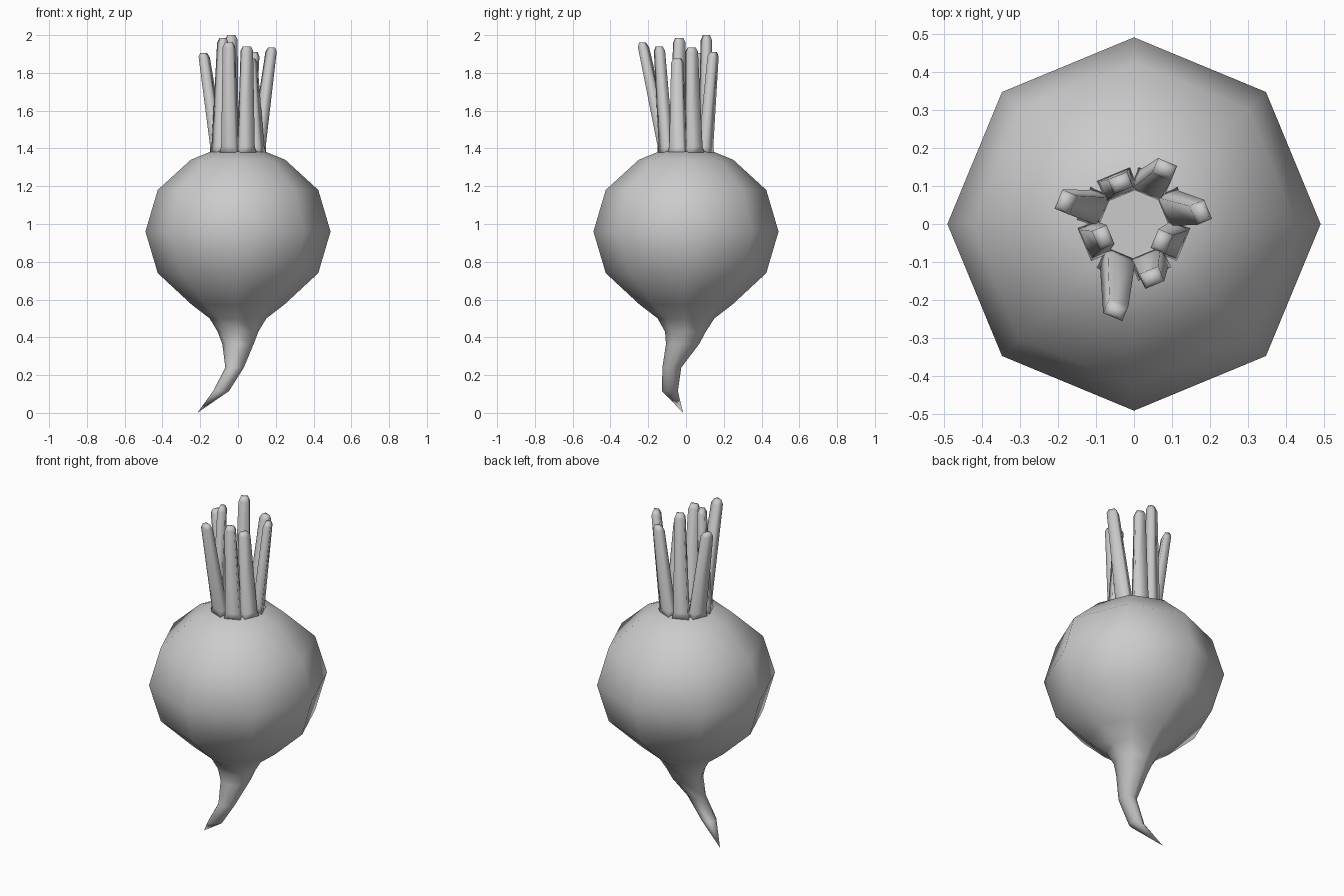
import bpy, bmesh
from math import sin, cos, pi
from mathutils import Vector

if "Cube" in bpy.data.objects:
    bpy.data.objects.remove(bpy.data.objects["Cube"])


def loft(name, rings, tip=None):
    """Skin a stack of closed rings; cap both ends, or close the last on a tip point."""
    bm = bmesh.new()
    loops = [[bm.verts.new(p) for p in ring] for ring in rings]
    n = len(loops[0])
    for a, b in zip(loops, loops[1:]):
        for i in range(n):
            j = (i + 1) % n
            bm.faces.new((a[i], a[j], b[j], b[i]))
    bm.faces.new(loops[0])
    if tip:
        t = bm.verts.new(tip)
        for i in range(n):
            bm.faces.new((loops[-1][i], loops[-1][(i + 1) % n], t))
    else:
        bm.faces.new(loops[-1])
    bmesh.ops.recalc_face_normals(bm, faces=bm.faces)
    mesh = bpy.data.meshes.new(name)
    bm.to_mesh(mesh)
    bm.free()
    for p in mesh.polygons:
        p.use_smooth = True
    ob = bpy.data.objects.new(name, mesh)
    bpy.context.collection.objects.link(ob)
    return ob


def octagon(cx, cy, z, rx, ry):
    return [(cx + rx * cos(k * pi / 4), cy + ry * sin(k * pi / 4), z) for k in range(8)]


# Bulb and curling root: centre x, centre y, z, radius x, radius y
profile = [
    (0, 0, 1.385, 0.09, 0.09), (0, 0, 1.385, 0.14, 0.14), (0, 0, 1.34, 0.25, 0.25),
    (0, 0, 1.18, 0.425, 0.425), (0, 0, 0.96, 0.49, 0.49), (0, 0, 0.74, 0.425, 0.425),
    (0, 0, 0.573, 0.245, 0.245), (0, 0, 0.50, 0.15, 0.15),
    (0, -0.003, 0.43, 0.108, 0.108), (0, -0.018, 0.365, 0.083, 0.088),
    (-0.018, -0.075, 0.24, 0.049, 0.05), (-0.09, -0.085, 0.115, 0.042, 0.042),
]
loft("beet_root", [octagon(*p) for p in profile], tip=(-0.215, -0.015, 0.0))

# Cut leaf stalks, one per side of the crown: tip positions
tips = [(0.178, 0.030, 1.935), (0.082, 0.145, 1.91), (-0.035, 0.108, 2.0),
        (-0.182, 0.058, 1.905), (-0.08, -0.035, 1.985), (-0.048, -0.230, 1.96),
        (0.047, -0.142, 1.94), (0.072, -0.046, 1.875)]


def section(centre, out, side, depth, width):
    return [centre + out * depth * a + side * width * b
            for a, b in ((-1, -1), (1, -1), (1, 1), (-1, 1))]


for k, tip in enumerate(tips):
    ang = (k + 0.5) * pi / 4
    out = Vector((cos(ang), sin(ang), 0))
    side = Vector((-sin(ang), cos(ang), 0))
    base = out * 0.111 + Vector((0, 0, 1.37))
    end = Vector(tip)
    loft(f"stalk_{k + 1}", [
        section(base, out, side, 0.031, 0.049),
        section(base.lerp(end, 0.07), out, side, 0.026, 0.039),
        section(base.lerp(end, 0.96), out, side, 0.021, 0.027),
        section(end, out, side, 0.012, 0.018),
    ])
